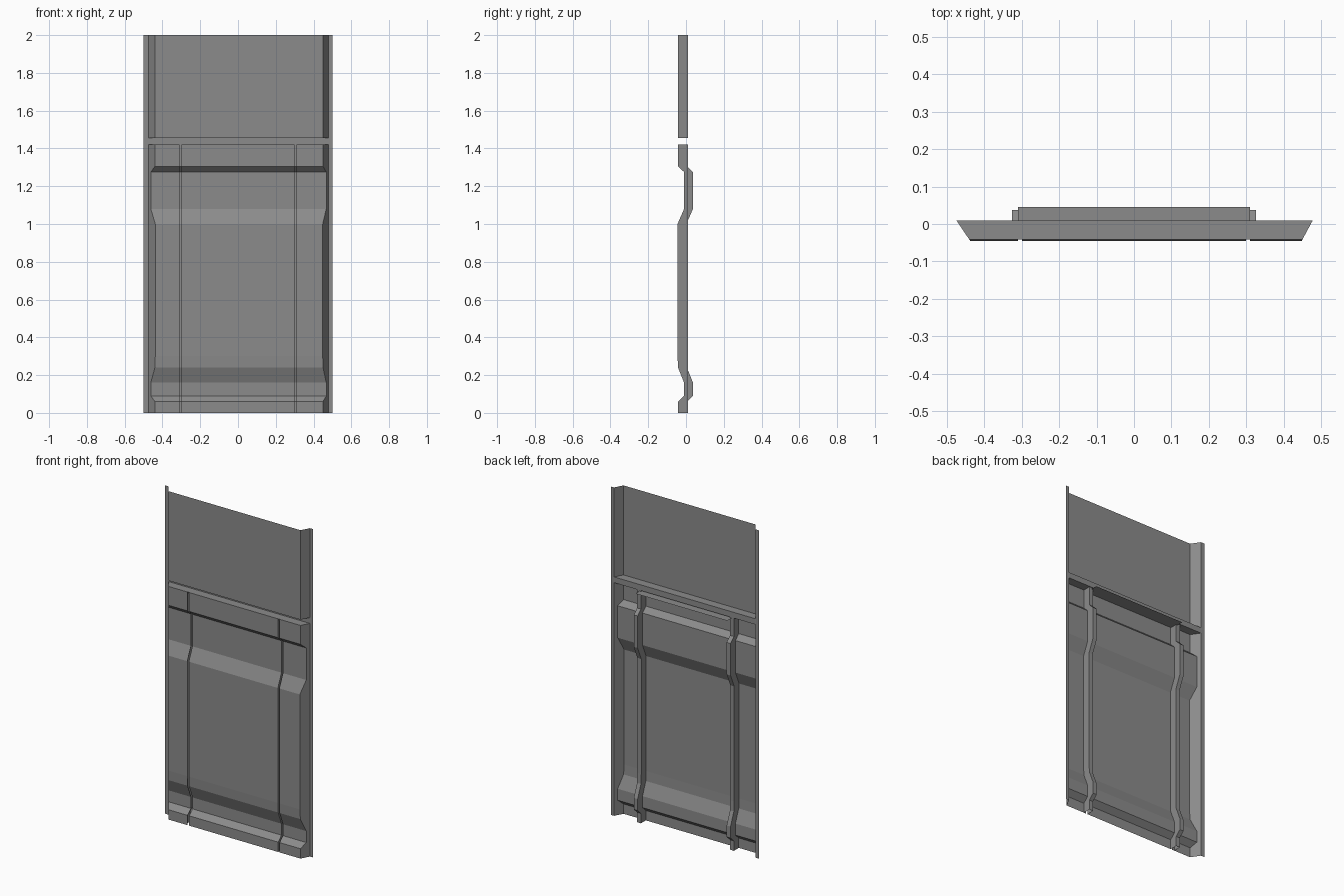
import bpy
import bmesh

cube = bpy.data.objects.get("Cube")
if cube:
    bpy.data.objects.remove(cube)

GREY = (0.26, 0.26, 0.26, 1)
metal = bpy.data.materials.new("grey metal")
metal.use_nodes = True
metal.diffuse_color = GREY
metal.node_tree.nodes["Principled BSDF"].inputs["Base Color"].default_value = GREY

BACK = 0.01                      # plane of the side flanges
FRONT = -0.042                   # foremost pressed plane
RECESS = -0.01                   # pressed-in bands
RIB_DEPTH = 0.047
SLOT_IN, SLOT_OUT, RIB_OUT = 0.30, 0.31, 0.326

# Side profile of the lower panel: (y, z)
lower = [(FRONT, 0), (FRONT, 0.06), (RECESS, 0.09), (RECESS, 0.16),
         (FRONT, 0.24), (-0.045, 0.30), (-0.045, 1.0), (RECESS, 1.08),
         (RECESS, 1.275), (FRONT, 1.305), (FRONT, 1.42)]
# Flat joint strip and upper panel
upper = [(BACK, 1.42), (BACK, 1.455), (FRONT, 1.455), (FRONT, 2)]


def loft(name, rows, skip=lambda row, col: False):
    """Join rows of points into an open sheet, leaving out skipped cells."""
    bm = bmesh.new()
    grid = [[bm.verts.new(p) for p in row] for row in rows]
    for r in range(len(grid) - 1):
        for c in range(len(grid[0]) - 1):
            if not skip(r, c):
                bm.faces.new((grid[r][c], grid[r][c + 1],
                              grid[r + 1][c + 1], grid[r + 1][c]))
    bmesh.ops.remove_doubles(bm, verts=bm.verts, dist=1e-5)
    mesh = bpy.data.meshes.new(name)
    bm.to_mesh(mesh)
    bm.free()
    mesh.materials.append(metal)
    obj = bpy.data.objects.new(name, mesh)
    bpy.context.collection.objects.link(obj)
    return obj


def cross_row(y, z):
    """One horizontal section: flange, sloped side, slots, slope, flange."""
    t = (BACK - y) / (BACK - FRONT)
    left, right = -0.475 + 0.035 * t, 0.478 - 0.028 * t
    row = [(-0.5, BACK, z), (-0.475, BACK, z)]
    row += [(x, y, z) for x in (left, -SLOT_OUT, -SLOT_IN, SLOT_IN, SLOT_OUT, right)]
    return row + [(0.478, BACK, z), (0.5, BACK, z)]


# Pressed sheet, slotted over the ribs in the lower panel
loft("pressed_panel", [cross_row(y, z) for y, z in lower + upper],
     lambda r, c: r < len(lower) - 1 and c in (3, 5))

# Channel ribs behind the slots
for side, name in ((-1, "right_rib"), (1, "left_rib")):
    loft(name, [[(side * SLOT_IN, y, z),
                 (side * SLOT_IN, y + RIB_DEPTH, z),
                 (side * RIB_OUT, y + RIB_DEPTH, z),
                 (side * RIB_OUT, y, z)] for y, z in lower])

# Thin flap bridging the rib tops
loft("rib_top_flap", [[(x, y, 1.412) for x in (-SLOT_OUT, SLOT_OUT)]
                      for y in (FRONT + 0.002, 0.045)])
